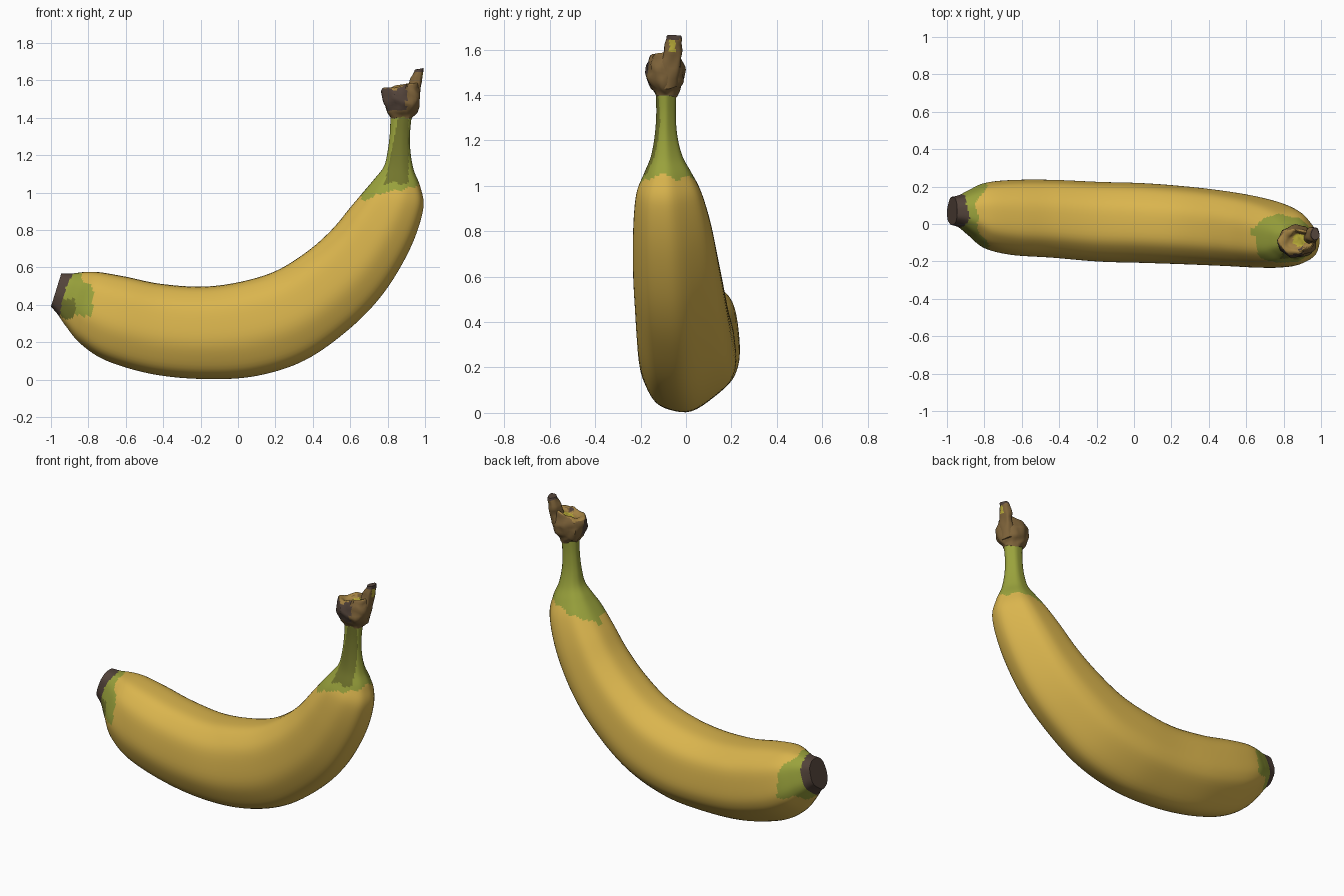
import bpy, bmesh, math
from mathutils import Vector, noise

if "Cube" in bpy.data.objects:
    bpy.data.objects.remove(bpy.data.objects["Cube"])


def material(name, rgb):
    m = bpy.data.materials.new(name)
    m.diffuse_color = (*rgb, 1)
    m.use_nodes = True
    m.node_tree.nodes["Principled BSDF"].inputs["Base Color"].default_value = m.diffuse_color
    return m


COLOURS = [material("ripe yellow", (0.70, 0.46, 0.075)),
           material("green", (0.32, 0.36, 0.045)),
           material("dark green", (0.17, 0.18, 0.026)),
           material("dark brown", (0.085, 0.056, 0.042)),
           material("brown", (0.21, 0.125, 0.042)),
           material("tan", (0.36, 0.22, 0.055)),
           material("cut yellow green", (0.50, 0.42, 0.04))]
YELLOW, GREEN, DARK_GREEN, DARK_BROWN, BROWN, TAN, CUT = range(7)


def rounded(corners, per_edge, passes):
    """Closed polygon with softened corners, rescaled to fill -1..1."""
    pts = []
    for i, a in enumerate(corners):
        a, b = Vector(a), Vector(corners[(i + 1) % len(corners)])
        pts += [a.lerp(b, k / per_edge) for k in range(per_edge)]
    n = len(pts)
    for _ in range(passes):
        pts = [(pts[i - 1] + 2 * pts[i] + pts[(i + 1) % n]) / 4 for i in range(n)]
    for ax in (0, 1):
        lo, hi = min(p[ax] for p in pts), max(p[ax] for p in pts)
        for p in pts:
            p[ax] = (p[ax] - lo) / (hi - lo) * 2 - 1
    return pts


def spline(rows, sub):
    """Catmull-Rom interpolation through the stations."""
    out, last = [], len(rows) - 1
    for i in range(last):
        p0, p1, p2, p3 = (rows[max(0, min(last, i + k))] for k in (-1, 0, 1, 2))
        for s in range(sub):
            t = s / sub
            out.append([0.5 * (2 * b + (c - a) * t + (2 * a - 5 * b + 4 * c - d) * t * t
                               + (3 * b - a - 3 * c + d) * t ** 3)
                        for a, b, c, d in zip(p0, p1, p2, p3)])
    return out + [list(rows[-1])]


def loft(name, stations, section, sub, rule, rough=0.0, angle=40):
    """Stations: inner x, inner z, outer x, outer z, centre y, half width."""
    bm = bmesh.new()
    rings = []
    for xi, zi, xo, zo, cy, hw in spline(stations, sub):
        ring = []
        for u, v in section:
            f = (v + 1) / 2
            co = Vector((xi + (xo - xi) * f, cy + hw * u, zi + (zo - zi) * f))
            if rough:
                co += noise.noise_vector(co * 22) * rough
            ring.append(bm.verts.new(co))
        rings.append(ring)
    n = len(section)
    for a, b in zip(rings, rings[1:]):
        for i in range(n):
            bm.faces.new((a[i], a[(i + 1) % n], b[(i + 1) % n], b[i]))
    bm.faces.new(rings[0])
    bm.faces.new(rings[-1])
    bmesh.ops.recalc_face_normals(bm, faces=bm.faces)
    for f in bm.faces:
        f.material_index = rule(f.calc_center_median(), f.normal)
    me = bpy.data.meshes.new(name)
    bm.to_mesh(me)
    bm.free()
    for m in COLOURS:
        me.materials.append(m)
    ob = bpy.data.objects.new(name, me)
    bpy.context.collection.objects.link(ob)
    bpy.ops.object.select_all(action='DESELECT')
    ob.select_set(True)
    bpy.context.view_layer.objects.active = ob
    bpy.ops.object.shade_smooth_by_angle(angle=math.radians(angle))
    return ob


# Fruit body: ridged section swept along the bend, blossom end to stem
body_section = rounded([(0.05, 1.0), (-0.66, 0.84), (-1.0, 0.2), (-0.88, -0.6), (-0.45, -1),
                        (0.4, -1), (0.9, -0.65), (1.0, 0.1), (0.86, 0.45)], 7, 6)
body = [(-0.945, 0.567, -1.0, 0.39, 0.07, 0.075),
        (-0.89, 0.567, -0.965, 0.35, 0.068, 0.088),
        (-0.82, 0.575, -0.92, 0.285, 0.06, 0.125),
        (-0.74, 0.574, -0.84, 0.19, 0.045, 0.175),
        (-0.6, 0.55, -0.7, 0.10, 0.035, 0.20),
        (-0.42, 0.513, -0.45, 0.028, 0.028, 0.208),
        (-0.2, 0.497, -0.17, 0.003, 0.012, 0.213),
        (0.0, 0.52, 0.1, 0.02, 0.005, 0.213),
        (0.2, 0.58, 0.36, 0.105, -0.008, 0.208),
        (0.37, 0.685, 0.6, 0.275, -0.025, 0.20),
        (0.5, 0.80, 0.78, 0.465, -0.043, 0.19),
        (0.6, 0.92, 0.92, 0.70, -0.06, 0.173),
        (0.68, 1.015, 0.99, 0.91, -0.075, 0.145),
        (0.735, 1.08, 0.975, 1.03, -0.08, 0.105),
        (0.78, 1.14, 0.94, 1.12, -0.085, 0.07),
        (0.80, 1.22, 0.922, 1.22, -0.088, 0.05),
        (0.812, 1.32, 0.92, 1.32, -0.088, 0.043),
        (0.815, 1.42, 0.93, 1.42, -0.088, 0.046)]


def body_colour(c, n):
    ripple = 0.012 * math.sin(c.y * 45) + 0.008 * math.sin(c.x * 70)
    if c.x < -0.7:  # blossom end
        if (c.x + 0.97) * 0.955 - (c.z - 0.48) * 0.297 < 0.052 + ripple * 0.5:
            return DARK_BROWN
        if c.x < -0.79 - max(0, c.z - 0.48) * 0.5 + ripple and c.z > 0.335 + ripple:
            return DARK_GREEN if c.y < 0.03 and c.x < -0.87 and c.z < 0.43 else GREEN
    elif c.x > 0.6 and c.z > 0.985 + 0.25 * (c.x - 0.72) + ripple:  # stem
        if c.y < -0.1 and c.z > 1.06 + ripple and 0.8 + 0.2 * (c.z - 1.12) < c.x < 0.912:
            return DARK_GREEN
        return GREEN
    return YELLOW


loft("banana_body", body, body_section, 8, body_colour)

# Torn crown on top of the stem, with a hollow cut face
crown_section = rounded([(0, 1), (-0.8, 0.8), (-1, -0.2), (-0.5, -1), (0.5, -0.9),
                         (1, -0.3), (0.8, 0.7)], 5, 3)
crown = [(0.815, 1.395, 0.93, 1.395, -0.088, 0.048),
         (0.80, 1.43, 0.94, 1.415, -0.088, 0.060),
         (0.78, 1.47, 0.96, 1.455, -0.09, 0.080),
         (0.772, 1.52, 0.968, 1.50, -0.092, 0.082),
         (0.78, 1.555, 0.965, 1.56, -0.092, 0.072),
         (0.81, 1.562, 0.95, 1.590, -0.09, 0.055),
         (0.83, 1.545, 0.93, 1.570, -0.09, 0.040),
         (0.87, 1.54, 0.90, 1.55, -0.09, 0.012)]


def crown_colour(c, n):
    if n.z > 0.55 and c.z > 1.5:
        return CUT if math.hypot(c.x - 0.885, c.y + 0.085) < 0.035 else TAN
    if c.x < 0.9 and c.y < -0.085 and c.z > 1.44:
        return DARK_BROWN
    return BROWN


loft("stem_crown", crown, crown_section, 4, crown_colour, rough=0.014, angle=35)

# Upright splinter left where the fruit was torn from the bunch
splinter = [(0.885, 1.45, 0.955, 1.43, -0.075, 0.040),
            (0.905, 1.53, 0.972, 1.52, -0.070, 0.046),
            (0.92, 1.60, 0.982, 1.59, -0.060, 0.042),
            (0.94, 1.65, 0.988, 1.64, -0.052, 0.036),
            (0.945, 1.660, 0.99, 1.665, -0.052, 0.033)]


def splinter_colour(c, n):
    if c.z > 1.645:
        return DARK_BROWN
    if n.x > 0.5 and c.z > 1.59 and abs(c.y + 0.06) < 0.014:
        return CUT
    return BROWN


loft("stem_splinter", splinter, crown_section, 4, splinter_colour, rough=0.008, angle=35)
